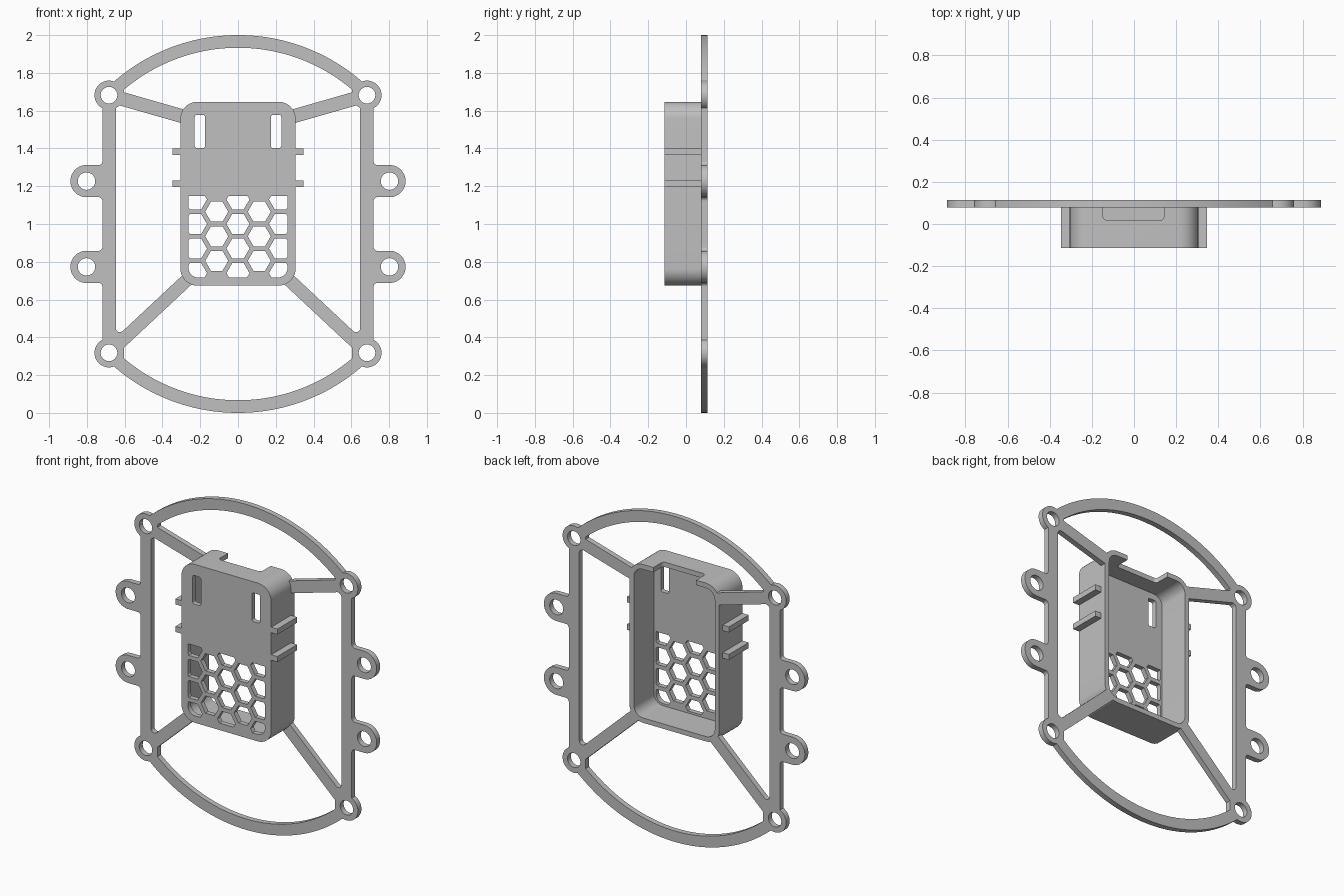
import bpy, bmesh, math
from mathutils import Matrix, Vector

default = bpy.data.objects.get("Cube")
if default:
    bpy.data.objects.remove(default, do_unlink=True)

SILVER = (0.53, 0.53, 0.53, 1)
grey = bpy.data.materials.new("plain grey")
grey.use_nodes = True
grey.diffuse_color = SILVER
grey.node_tree.nodes["Principled BSDF"].inputs["Base Color"].default_value = SILVER

BACK, FRONT, PLATE = 0.113, -0.113, 0.079    # depth of rear, case face, plate face
WALL = 0.03
HALF_W, LOW, HIGH = 0.305, 0.674, 1.647      # case outline


# ---------- outline helpers (x, z) ----------
def arc(cx, cz, r, a0, a1, n):
    """Points along a circular arc, angles in radians."""
    return [(cx + r * math.cos(a0 + (a1 - a0) * i / n),
             cz + r * math.sin(a0 + (a1 - a0) * i / n)) for i in range(n + 1)]


def disc(cx, cz, r, n=40):
    return arc(cx, cz, r, 0, math.tau, n)[:-1]


def rounded(corners, steps=10):
    """Polygon of (x, z, radius) corners with each corner turned into a fillet."""
    out = []
    for i, (x, z, r) in enumerate(corners):
        p = Vector((x, z))
        if r == 0:
            out.append((x, z))
            continue
        u = (Vector(corners[i - 1][:2]) - p).normalized()
        v = (Vector(corners[(i + 1) % len(corners)][:2]) - p).normalized()
        half = u.angle(v) / 2
        c = p + (u + v).normalized() * (r / math.sin(half))
        a = p + u * (r / math.tan(half)) - c
        b = p + v * (r / math.tan(half)) - c
        a0 = math.atan2(a.y, a.x)
        turn = (math.atan2(b.y, b.x) - a0 + math.pi) % math.tau - math.pi
        out += arc(c.x, c.y, r, a0, a0 + turn, steps)
    return out


def box(x0, x1, z0, z1, r=0.0):
    return rounded([(x0, z0, r), (x1, z0, r), (x1, z1, r), (x0, z1, r)])


def mirror(outlines):
    return outlines + [[(-x, z) for x, z in o] for o in outlines]


# ---------- solid helpers ----------
def prism(name, outlines, y0, y1):
    """Extrude flat outlines along y into closed solids."""
    bm = bmesh.new()
    for o in outlines:
        near = [bm.verts.new((x, y0, z)) for x, z in o]
        far = [bm.verts.new((x, y1, z)) for x, z in o]
        bm.faces.new(near)
        bm.faces.new(far[::-1])
        for i in range(len(o)):
            bm.faces.new((near[i - 1], far[i - 1], far[i], near[i]))
    bmesh.ops.recalc_face_normals(bm, faces=bm.faces)
    mesh = bpy.data.meshes.new(name)
    bm.to_mesh(mesh)
    bm.free()
    mesh.materials.append(grey)
    ob = bpy.data.objects.new(name, mesh)
    bpy.context.collection.objects.link(ob)
    return ob


def combine(target, tool, operation):
    """Apply a boolean and discard the tool."""
    mod = target.modifiers.new("shape", "BOOLEAN")
    mod.operation, mod.object, mod.solver = operation, tool, "EXACT"
    bpy.context.view_layer.objects.active = target
    bpy.ops.object.modifier_apply(modifier=mod.name)
    bpy.data.objects.remove(tool, do_unlink=True)


# ---------- flat frame ----------
R_OUT, R_IN, BAR_OUT, BAR_IN = 1.0, 0.933, 0.718, 0.647
RING_X, RING_Z = 0.683, (0.318, 1.682)
EAR_X, EAR_Z, EAR_R = 0.802, (0.773, 1.227), 0.085
TIP = 0.603                                  # outer end of the curved windows


def upper_spoke(x, side):
    return RING_Z[1] - 0.287 * (RING_X - x) + side * 0.038


def lower_spoke(x, side):
    return RING_Z[0] + 0.935 * (RING_X - x) + side * 0.047


end = math.acos(BAR_OUT / R_OUT)
frame = prism("frame", [arc(0, 1, R_OUT, end, math.pi - end, 96)
                        + arc(0, 1, R_OUT, math.pi + end, math.tau - end, 96)], PLATE, BACK)

# windows between the rim, spokes and side bars
end = math.acos(TIP / R_IN)
top_window = arc(0, 1, R_IN, end, math.pi - end, 80) + [
    (-TIP, upper_spoke(TIP, 1)), (-0.25, upper_spoke(0.25, 1)),
    (0.25, upper_spoke(0.25, 1)), (TIP, upper_spoke(TIP, 1))]
bottom_window = arc(0, 1, R_IN, math.pi + end, math.tau - end, 80) + [
    (TIP, lower_spoke(TIP, -1)), (0.2, lower_spoke(0.2, -1)),
    (-0.2, lower_spoke(0.2, -1)), (-TIP, lower_spoke(TIP, -1))]
side_window = rounded([(BAR_IN, lower_spoke(BAR_IN, 1), 0.022),
                       (BAR_IN, upper_spoke(BAR_IN, -1), 0.022),
                       (0.25, upper_spoke(0.25, -1), 0), (0.25, lower_spoke(0.25, 1), 0)])
for window in [top_window, bottom_window] + mirror([side_window]):
    combine(frame, prism("window_cutter", [window], PLATE - 0.1, BACK + 0.1), "DIFFERENCE")

# corner rings and side ears
lugs = [disc(RING_X, z, 0.077, 48) for z in RING_Z]
for z in EAR_Z:
    tip, flare = EAR_X + EAR_R, EAR_R + 0.04
    lugs.append(rounded([(0.68, z - flare, 0), (BAR_OUT, z - flare, 0),
                         (BAR_OUT, z - EAR_R, 0.02), (tip, z - EAR_R, EAR_R - 0.001),
                         (tip, z + EAR_R, EAR_R - 0.001), (BAR_OUT, z + EAR_R, 0.02),
                         (BAR_OUT, z + flare, 0), (0.68, z + flare, 0)], 16))
combine(frame, prism("lugs", mirror(lugs), PLATE, BACK), "UNION")

# screw holes, and the opening the case sits in
holes = [disc(RING_X, z, 0.044) for z in RING_Z] + [disc(EAR_X, z, 0.046) for z in EAR_Z]
case_outline = box(-HALF_W, HALF_W, LOW, HIGH, 0.09)
combine(frame, prism("hole_cutter", mirror(holes) + [case_outline], PLATE - 0.1, BACK + 0.1),
        "DIFFERENCE")

# ---------- open-backed case ----------
case = prism("case", [case_outline], FRONT, BACK)
cavity = box(-HALF_W + WALL, HALF_W - WALL, LOW + WALL, HIGH - WALL, 0.06)
combine(case, prism("cavity_cutter", [cavity], FRONT + WALL, BACK + 0.1), "DIFFERENCE")

# honeycomb vents trimmed to a rounded field
pitch = 0.13
hexes = []
for col in range(-2, 3):
    rows = (-2, -1, 0, 1) if col % 2 == 0 else (-1.5, -0.5, 0.5)
    hexes += [disc(col * pitch * math.sqrt(3) / 2, 1 + row * pitch, 0.061, 6) for row in rows]
vents = prism("vent_cutter", hexes, FRONT - 0.05, FRONT + 0.06)
field = rounded([(-0.262, 0.717, 0.05), (0.262, 0.717, 0.05), (0.262, 1.147, 0), (-0.262, 1.147, 0)])
combine(vents, prism("vent_field", [field], FRONT - 0.04, FRONT + 0.05), "INTERSECT")
combine(case, vents, "DIFFERENCE")

# strap slots in the face
slots = mirror([box(0.174, 0.229, 1.402, 1.578, 0.012)])
combine(case, prism("slot_cutter", slots, FRONT - 0.05, FRONT + 0.06), "DIFFERENCE")

# cable notch through the top wall, outlined in plan then turned upright
notch = prism("notch_cutter", [box(-0.147, 0.143, 0.018, 0.2, 0.02)], -1.7, -1.56)
notch.data.transform(Matrix.Rotation(-math.pi / 2, 4, "X"))
combine(case, notch, "DIFFERENCE")

# ---------- side rails ----------
rails = [prism("side_rail", [o], FRONT, PLATE) for o in
         mirror([box(HALF_W - 0.01, 0.347, z, z + 0.034) for z in (1.197, 1.366)])]

# ---------- shading ----------
bpy.ops.object.select_all(action="DESELECT")
for ob in [frame, case] + rails:
    ob.select_set(True)
bpy.context.view_layer.objects.active = frame
bpy.ops.object.shade_smooth_by_angle(angle=math.radians(30))
